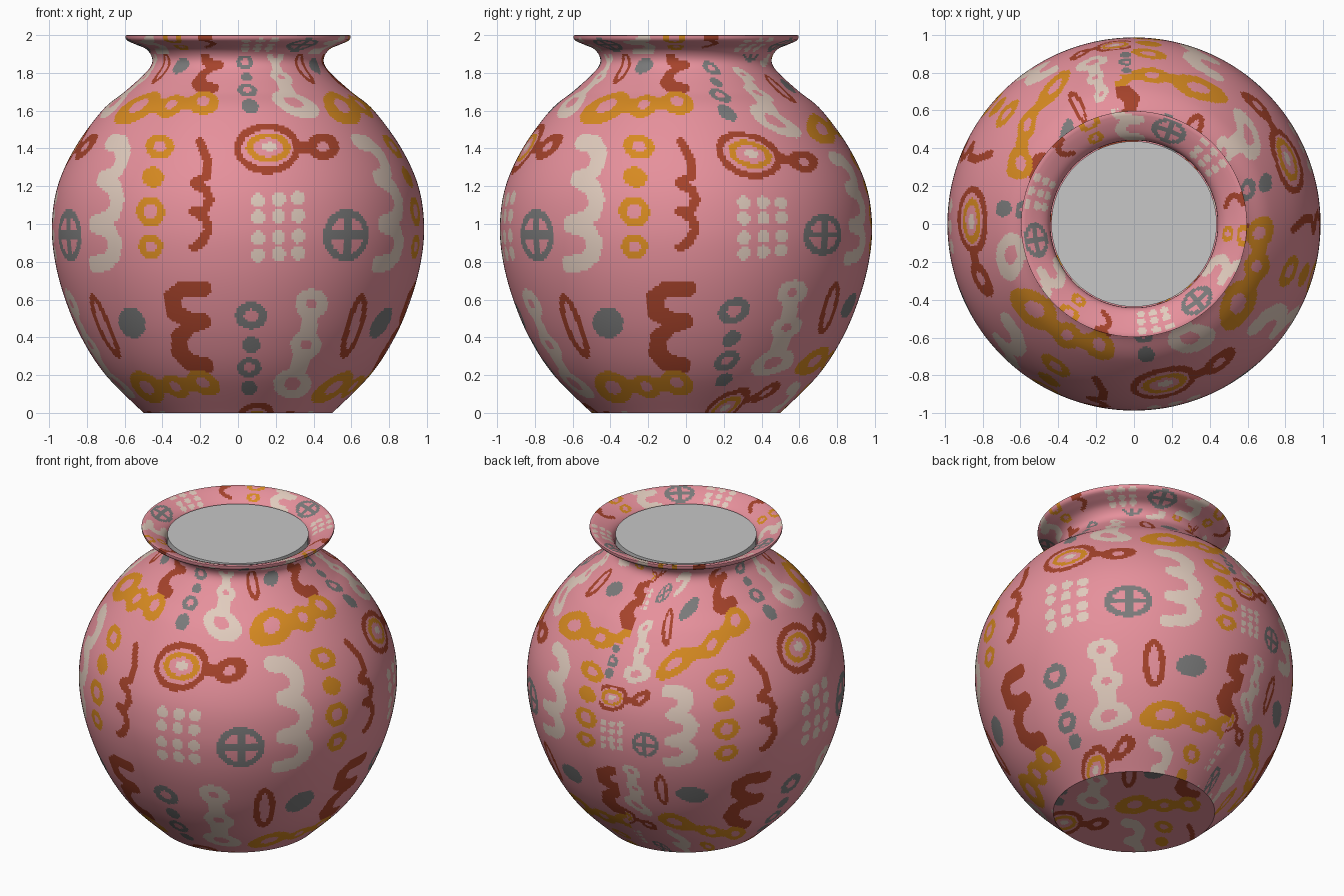
import bpy, bmesh, math

if "Cube" in bpy.data.objects:
    bpy.data.objects.remove(bpy.data.objects["Cube"])

# ---- materials ----
COLOURS = [("pink_clay", (0.79, 0.28, 0.33)), ("cream_paint", (0.75, 0.60, 0.51)),
           ("ochre_paint", (0.68, 0.255, 0.015)), ("rust_paint", (0.38, 0.056, 0.024)),
           ("grey_paint", (0.195, 0.195, 0.195)), ("light_grey_filling", (0.57, 0.57, 0.57))]
MATS = []
for name, c in COLOURS:
    m = bpy.data.materials.new(name)
    m.diffuse_color = (*c, 1)
    m.use_nodes = True
    m.node_tree.nodes["Principled BSDF"].inputs["Base Color"].default_value = m.diffuse_color
    MATS.append(m)
PINK, CREAM, OCHRE, RUST, GREY = range(5)

# ---- painted motifs (x, z), each seen straight on from a given angle tc ----
shapes = []


def ell(mat, x, z, rx, rz, tilt=0, tc=0):
    c, s = math.cos(math.radians(tilt)), math.sin(math.radians(tilt))
    m = max(rx, rz)

    def inside(px, pz):
        dx, dz = px - x, pz - z
        return ((dx * c - dz * s) / rx) ** 2 + ((dx * s + dz * c) / rz) ** 2 < 1
    shapes.append((mat, z - m, z + m, inside, tc))


def stroke(mat, rad, pts, tc=0):
    for (x0, z0), (x1, z1) in zip(pts, pts[1:]):
        ux, uz = x1 - x0, z1 - z0

        def inside(px, pz, x0=x0, z0=z0, ux=ux, uz=uz, n=ux * ux + uz * uz):
            k = min(1, max(0, ((px - x0) * ux + (pz - z0) * uz) / n))
            return (px - x0 - k * ux) ** 2 + (pz - z0 - k * uz) ** 2 < rad * rad
        shapes.append((mat, min(z0, z1) - rad, max(z0, z1) + rad, inside, tc))


def ring(mat, x, z, rx, rz, hole=0.45, tc=0):
    ell(mat, x, z, rx, rz, 0, tc)
    if hole:
        ell(PINK, x, z, rx * hole, rz * hole, 0, tc)


# cream three-bump squiggle
stroke(CREAM, .046, [(-.1, 1.435), (-.01, 1.42), (.045, 1.36), (.04, 1.29), (-.01, 1.25),
                     (-.06, 1.24), (.04, 1.2), (.085, 1.13), (.07, 1.06), (.01, 1.02),
                     (-.08, 1.0), (.04, .97), (.08, .9), (.06, .84), (0, .8), (-.1, .785)], -46)
# thin rust squiggle
stroke(RUST, .024, [(-.20, 1.435), (-.165, 1.35), (-.16, 1.26), (-.235, 1.215), (-.17, 1.18),
                    (-.15, 1.13), (-.175, 1.075), (-.235, 1.07), (-.175, 1.03), (-.155, .97),
                    (-.195, .90), (-.235, .875)])
# ochre dot column
ring(OCHRE, -.415, 1.41, .075, .064)
ring(OCHRE, -.45, 1.247, .058, .054, 0)
ring(OCHRE, -.462, 1.066, .075, .08, .5)
ring(OCHRE, -.462, .88, .064, .066)
# eye with tail
stroke(RUST, .032, [(.29, 1.40), (.42, 1.41)])
ring(RUST, .45, 1.41, .085, .07, .38)
ell(RUST, .155, 1.40, .175, .135)
ell(PINK, .155, 1.40, .138, .097)
ell(OCHRE, .16, 1.405, .117, .078)
ell(PINK, .16, 1.405, .08, .05)
ell(CREAM, .165, 1.41, .04, .024)
# cream dot grid
for x in (.106, .215, .318):
    for z in (1.12, 1.03, .92, .83):
        ell(CREAM, x, z + x * .05, .037, .038)
# grey wheel
ring(GREY, 0, .94, .15, .138, .72, 36)
stroke(GREY, .025, [(0, .83), (0, 1.05)], 36)
stroke(GREY, .023, [(-.12, .94), (.12, .94)], 36)
# broad rust squiggle
stroke(RUST, .043, [(-.185, .655), (-.297, .655), (-.352, .61), (-.335, .53), (-.255, .488),
                    (-.185, .483), (-.255, .46), (-.31, .40), (-.31, .325), (-.255, .268),
                    (-.17, .25)])
# grey dot column
ring(GREY, .07, .515, .085, .073)
ring(GREY, .07, .36, .048, .043, 0)
ring(GREY, .06, .24, .064, .053)
ring(GREY, .058, .133, .042, .037, 0)
# cream triple bead
stroke(CREAM, .045, [(.39, .578), (.36, .36), (.287, .154)])
ring(CREAM, .39, .578, .087, .078, .32)
ring(CREAM, .36, .36, .082, .075, .34)
ring(CREAM, .287, .154, .1, .077, .42)
# rust oval loop and grey oval
ell(RUST, 0, .46, .07, .172, -4, 46)
ell(PINK, 0, .46, .03, .125, -4, 46)
ell(GREY, -.562, .477, .068, .085, -25)
# ochre chain
CHAIN = [(-.2, .135), (0, .14), (.17, .16)]
stroke(OCHRE, .036, CHAIN, -31)
for (x, z), (rx, rz) in zip(CHAIN, ((.115, .085), (.075, .06), (.08, .068))):
    ring(OCHRE, x, z, rx, rz, .42, -31)

buckets = [[s for s in reversed(shapes) if s[1] < (b + 1) * .05 and s[2] > b * .05]
           for b in range(45)]

# ---- vase profile (radius, height): base edge, body, neck, lip, inner flare ----
P = [(.5, 0), (.70, .2), (.83, .4), (.918, .61), (.97, .81), (.985, 1.0), (.955, 1.2), (.865, 1.4),
     (.72, 1.6), (.6, 1.7), (.51, 1.78), (.462, 1.835), (.455, 1.88), (.485, 1.925), (.545, 1.952),
     (.588, 1.972), (.597, 1.99), (.59, 2.0), (.54, 1.985), (.475, 1.95), (.445, 1.91), (.442, 1.84)]
STEP = 0.0125


def catmull(a, b, c, d, t):
    return .5 * (2 * b + (c - a) * t + (2 * a - 5 * b + 4 * c - d) * t * t
                 + (3 * b - a - 3 * c + d) * t ** 3)


fine = []
for i in range(len(P) - 1):
    q = [P[max(i - 1, 0)], P[i], P[i + 1], P[min(i + 2, len(P) - 1)]]
    fine += [tuple(catmull(*(p[k] for p in q), j / 60) for k in (0, 1)) for j in range(60)]
fine.append(P[-1])
body, travelled = [fine[0]], 0
for a, b in zip(fine, fine[1:]):
    travelled += math.dist(a, b)
    if travelled >= STEP * len(body):
        body.append(b)
top = max(range(len(body)), key=lambda i: body[i][1])
body[top] = (body[top][0], 2.0)
nb = 40
profile = [(.004 + .496 * i / nb, 0) for i in range(nb)] + body


def row_at(z):
    return next(i for i, p in enumerate(body) if p[1] >= z)


V0, VC, PERIOD, TURN = row_at(.05) * STEP, row_at(.95) * STEP, 1.65, 102
SHOULDER, RIM = row_at(1.545), row_at(1.9)
# distance along the pattern per row; motifs shrink with the radius above the shoulder
along = []
for i, (r, z) in enumerate(body):
    if i <= SHOULDER:
        along.append((i + .5) * STEP)
    else:
        tile = body[max(0, int((along[-1] - PERIOD) / STEP))][0]
        along.append(along[-1] + STEP * tile / r)


def lookup(t, r, z):
    t = (t + TURN / 2) % TURN - TURN / 2
    for tt in (t, t - TURN if t > 0 else t + TURN):
        if abs(tt) < 82:
            for mat, lo, hi, inside, tc in buckets[int(z / .05)]:
                if lo < z < hi and inside(r * math.sin(math.radians(tt - tc)), z):
                    if mat:
                        return mat
                    break
    return PINK


def tiled(t, w):
    f = ((w - V0) % PERIOD + V0) / STEP
    i = int(f)
    (r0, z0), (r1, z1) = body[i], body[i + 1]
    return lookup(t, r0 + (r1 - r0) * (f - i), z0 + (z1 - z0) * (f - i))


def paint(deg, row):
    """Colour by angle and profile row: flat base, tiled body, three repeats on the rim."""
    if row < nb:
        r, a = profile[row][0] + .006, math.radians(deg - 55)
        return tiled(53 + 100 * r * math.sin(a), row_at(.14) * STEP - .1 + r * math.cos(a))
    i = row - nb
    if i >= RIM:
        z = .94 + (body[i][0] - .53) * 2.2
        return lookup((deg - 283.5) * .85 + 14, body[row_at(z)][0], z)
    v, s = along[i], 1
    if deg < 98 and not .74 < body[i][1] < 1.5:      # seam sits further round here
        deg += 360
    if deg < 155:      # pattern tightens towards the seam at the back
        s = max(.55, 1 - (155 - deg) * .0085)
    elif deg > 365:
        s = 1 - .2 * min(1, (deg - 365) / 40)
    t = deg - 270 if deg >= 120 else -150 - (120 - deg) * 1.8
    return tiled(t, VC + (v - VC) / s)


def finish(name, bm, mats, angle):
    me = bpy.data.meshes.new(name)
    bm.to_mesh(me)
    bm.free()
    for m in mats:
        me.materials.append(m)
    ob = bpy.data.objects.new(name, me)
    bpy.context.collection.objects.link(ob)
    bpy.ops.object.select_all(action='DESELECT')
    ob.select_set(True)
    bpy.context.view_layer.objects.active = ob
    bpy.ops.object.shade_smooth_by_angle(angle=math.radians(angle))


# ---- vase body: fine lathe, faces coloured by the pattern rule ----
N, SEAM = 480, 91
bm = bmesh.new()
dirs = [(math.cos(math.radians(SEAM + 360 * k / N)), math.sin(math.radians(SEAM + 360 * k / N)))
        for k in range(N)]
rings = [[bm.verts.new((r * c, r * s, z)) for c, s in dirs] for r, z in profile]
bm.faces.new(rings[0][::-1])
for i in range(len(rings) - 1):
    a, b = rings[i], rings[i + 1]
    for k in range(N):
        j = (k + 1) % N
        f = bm.faces.new((a[k], a[j], b[j], b[k]))
        f.material_index = paint(SEAM + 360 * (k + .5) / N, i)
finish("vase_body", bm, MATS[:5], 35)

# ---- plain filling disc in the neck ----
bm = bmesh.new()
bmesh.ops.create_cone(bm, cap_ends=True, segments=64, radius1=.437, radius2=.437, depth=.12)
bmesh.ops.translate(bm, verts=bm.verts, vec=(0, 0, 1.885))
finish("neck_filling", bm, MATS[5:], 30)
